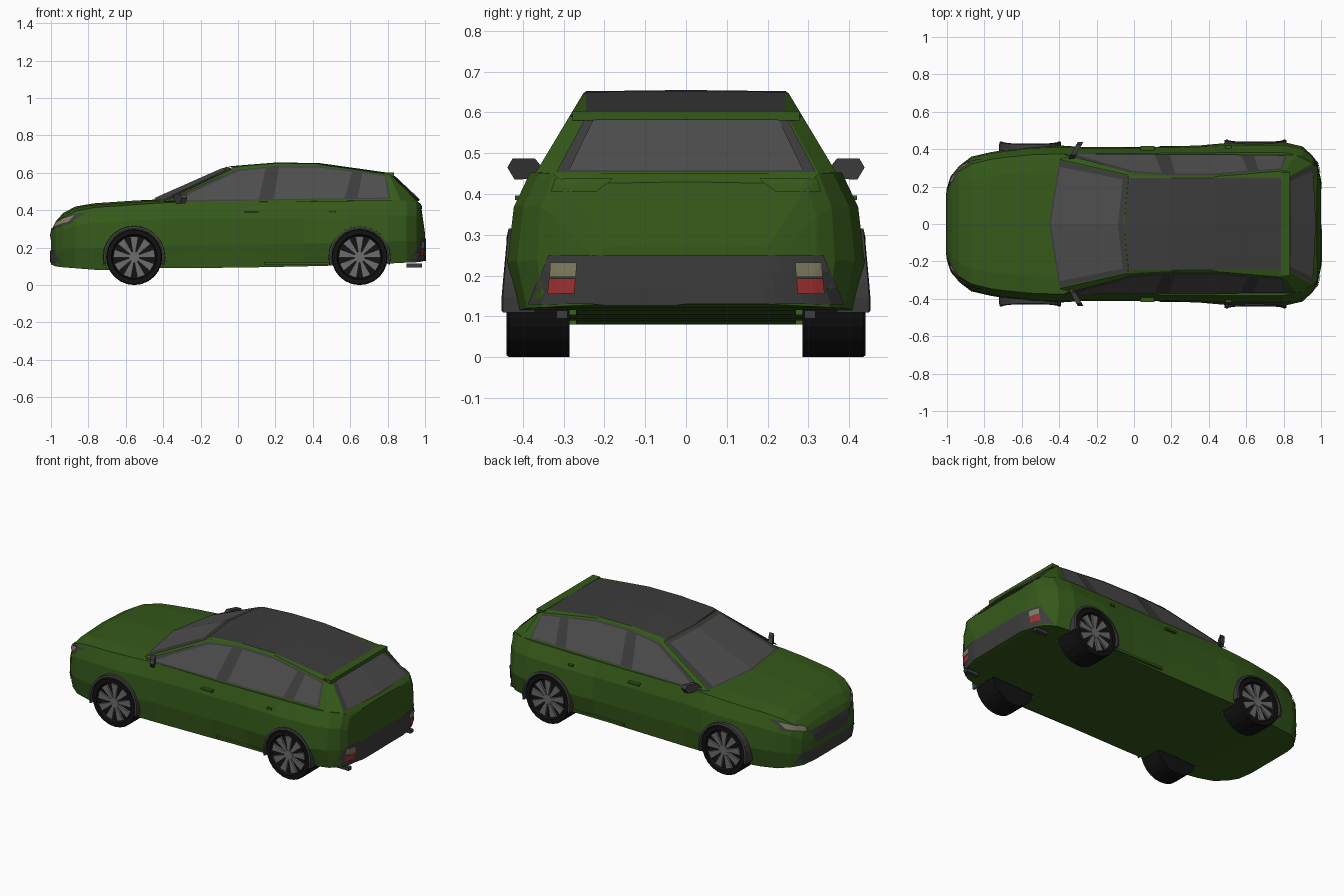
import bpy, bmesh
from math import sin, cos, pi, radians
from mathutils import Vector
from mathutils.bvhtree import BVHTree

if "Cube" in bpy.data.objects:
    bpy.data.objects.remove(bpy.data.objects["Cube"])


def material(name, *rgb):
    m = bpy.data.materials.new(name)
    m.diffuse_color = (*rgb, 1)
    m.use_nodes = True
    m.node_tree.nodes["Principled BSDF"].inputs["Base Color"].default_value = m.diffuse_color
    return m


GREEN = material("green_paint", .035, .1, .01)
GLASS = material("glass", .075, .075, .075)
TRIM = material("dark_trim", .045, .045, .045)
RUBBER = material("rubber", .006, .006, .006)
ALLOY = material("alloy", .15, .15, .15)
RED = material("red_lamp", .35, .03, .03)
CREAM = material("clear_lamp", .22, .21, .12)


def mesh(name, verts, faces, mat, mirror=False):
    verts, faces = [tuple(v) for v in verts], list(faces)
    if mirror:
        n = len(verts)
        verts += [(x, -y, z) for x, y, z in verts]
        faces += [[i + n for i in reversed(f)] for f in faces]
    me = bpy.data.meshes.new(name)
    me.from_pydata(verts, [], faces)
    bm = bmesh.new()
    bm.from_mesh(me)
    bmesh.ops.remove_doubles(bm, verts=bm.verts, dist=1e-5)
    bmesh.ops.recalc_face_normals(bm, faces=bm.faces)
    bm.to_mesh(me)
    bm.free()
    ob = bpy.data.objects.new(name, me)
    bpy.context.collection.objects.link(ob)
    me.materials.append(mat)
    return ob


def loft(rings, close=False, caps=False):
    n, faces = len(rings[0]), []
    for a in range(len(rings) - 1):
        for i in range(n if close else n - 1):
            j = (i + 1) % n
            faces.append([a * n + i, a * n + j, a * n + n + j, a * n + n + i])
    if caps:
        faces += [list(range(n))[::-1], [(len(rings) - 1) * n + i for i in range(n)]]
    return [p for r in rings for p in r], faces


def box(name, x, y, z, mat, mirror=True):
    rings = [[(a, y[0], z[0]), (a, y[1], z[0]), (a, y[1], z[1]), (a, y[0], z[1])] for a in x]
    return mesh(name, *loft(rings, True, True), mat, mirror)


# Lower body: x, bottom z, bottom y, widest y, shoulder y, shoulder z, centre top z
STATIONS = [
    (-1.0, .11, .16, .18, .16, .275, .29), (-.975, .10, .24, .26, .23, .32, .34),
    (-.935, .095, .29, .31, .28, .36, .385), (-.87, .09, .34, .36, .32, .395, .42),
    (-.77, .082, .36, .383, .345, .415, .437), (-.70, .08, .37, .395, .355, .42, .442),
    (-.55, .09, .39, .417, .37, .43, .452), (-.40, .09, .40, .42, .375, .44, .459),
    (-.28, .09, .40, .412, .375, .445, .455), (.1, .095, .40, .412, .378, .445, .455),
    (.35, .10, .40, .42, .38, .447, .455), (.55, .105, .41, .438, .382, .45, .455),
    (.8, .115, .41, .438, .382, .453, .455), (.90, .12, .39, .415, .36, .452, .455),
    (.955, .122, .35, .365, .325, .45, .452), (.978, .125, .30, .32, .295, .42, .43),
    (1.0, .13, .2, .21, .2, .27, .275)]


def section(x, zb, yb, ym, ys, zs, zt):
    h = zs - zb
    return [(x, 0, zb), (x, yb, zb), (x, ym, zb + .35 * h), (x, (ym + ys) / 2 + .012, zb + .75 * h),
            (x, ys, zs), (x, ys * .75, zs + .6 * (zt - zs)), (x, 0, zt)]


body = mesh("lower_body", *loft([section(*s) for s in STATIONS], False, True), GREEN, True)
bm = bmesh.new()
bm.from_mesh(body.data)
surface = BVHTree.FromBMesh(bm)
bm.free()

# Wheel wells cut out of the body
WHEELS = [(-.555, .43), (.65, .44)]
cutters = []
for wx, _ in WHEELS:
    for s in (-1, 1):
        bpy.ops.mesh.primitive_cylinder_add(vertices=32, radius=.158, depth=.3,
                                            location=(wx, s * .42, .15), rotation=(pi / 2, 0, 0))
        cut = bpy.context.object
        cut.name, cut.hide_render = "well_cutter", True
        cutters.append(cut)
        mod = body.modifiers.new("well", 'BOOLEAN')
        mod.object, mod.solver = cut, 'EXACT'
bpy.context.view_layer.objects.active = body
for mod in list(body.modifiers):
    bpy.ops.object.modifier_apply(modifier=mod.name)
for cut in cutters:
    bpy.data.objects.remove(cut)


# Cabin shell; its sides lie in one sloping plane
def side(x, z, off=0):
    return (x, .37 - .6 * (z - .45) + off, z)


base = [(-.455, 0, .455), (-.40, .345, .447), side(-.3, .445), side(.2, .445), side(.43, .445),
        side(.8, .45), side(.87, .45), (.955, .325, .45), (.972, 0, .45)]
top = [(-.055, 0, .632), (-.03, .262, .622), side(0, .63), side(.2, .646), side(.43, .644),
       side(.8, .592), side(.81, .59), (.82, .25, .588), (.825, 0, .588)]
mesh("cabin", *loft([base, top]), GREEN, True)
rim = [(x, .245, z + .006) for x, y, z in top[1:7]]
mesh("roof_rails", *loft([top[1:7], rim]), GREEN, True)
mid = [(-.055, 0, .634)] + [(x, 0, z + .009) for x, y, z in top[2:7]]
mesh("roof", *loft([rim, mid]), TRIM, True)
box("rear_spoiler", (.785, .835), (0, .278), (.58, .603), GREEN)


# Windscreen and rear window: insets of the cabin's end faces
def inset(name, c, u, v, off, mat):
    c = [Vector(p) for p in c]
    n = (c[1] - c[0]).cross(c[3] - c[0]).normalized()
    n = n if n.z > 0 else -n

    def at(a, b):
        return c[0].lerp(c[1], a).lerp(c[3].lerp(c[2], a), b) + n * off
    pts = [at(0, v[0]), at(u, v[0]), at(u, v[1]), at(0, v[1])]
    for p in (pts[0], pts[3]):
        p.y = 0
    mesh(name, pts, [[0, 1, 2, 3]], mat, True)


for name, c in (("windscreen", (base[0], base[1], top[1], top[0])),
                ("rear_window", (base[8], base[7], top[7], top[8]))):
    inset(name + "_frame", c, .98, (.01, .99), .003, TRIM)
    inset(name, c, .89, (.03, .93), .006, GLASS)


# Side windows
def pane(name, pts, off, mat):
    mesh(name, [side(x, z, off) for x, z in pts], [range(len(pts))], mat, True)


pane("side_window_band", [(-.375, .453), (-.02, .614), (.2, .638), (.43, .636), (.79, .588),
                          (.815, .462), (-.3, .446)], .004, TRIM)
pane("front_door_glass", [(-.32, .455), (-.2, .515), (0, .608), (.15, .625), (.11, .458)], .008, GLASS)
pane("rear_door_glass", [(.19, .46), (.22, .63), (.43, .628), (.61, .605), (.57, .463)], .008, GLASS)
pane("quarter_glass", [(.64, .465), (.665, .6), (.785, .582), (.803, .468)], .008, GLASS)


# Panels wrapped on to the nose and tail: (y, z) corners projected along x
def wrap(name, end, q, mat, mirror=False, n=8, m=3, off=.004):
    q = [Vector(p) for p in q]
    rings = []
    for j in range(m + 1):
        row = []
        for i in range(n + 1):
            p = q[0].lerp(q[1], i / n).lerp(q[3].lerp(q[2], i / n), j / m)
            hit, nor, _, _ = surface.ray_cast(Vector((end * 3, p.x, p.y)), Vector((-end, 0, 0)))
            if hit is None:
                hit, nor, _, _ = surface.find_nearest(Vector((end * .9, p.x, p.y)))
            row.append(hit + nor * off)
        rings.append(row)
    mesh(name, *loft(rings), mat, mirror)


wrap("upper_grille", -1, [(-.14, .215), (.14, .215), (.2, .3), (-.2, .3)], TRIM, n=16)
wrap("lower_grille", -1, [(-.29, .12), (.29, .12), (.25, .185), (-.25, .185)], TRIM, n=16)
wrap("headlight_surround", -1, [(.2, .295), (.33, .325), (.345, .385), (.215, .335)], TRIM, True)
wrap("headlight", -1, [(.22, .307), (.315, .335), (.33, .372), (.225, .328)], CREAM, True, off=.008)
wrap("rear_bumper", 1, [(-.385, .13), (.385, .13), (.335, .25), (-.335, .25)], TRIM, n=24)
wrap("reverse_lamp", 1, [(.268, .197), (.331, .197), (.329, .232), (.266, .232)], CREAM, True, off=.009)
wrap("tail_lamp", 1, [(.272, .157), (.336, .155), (.332, .193), (.269, .193)], RED, True, off=.009)
wrap("tailgate_panel", 1, [(.22, .405), (.33, .405), (.32, .435), (.18, .435)], GREEN, True)
box("exhaust", (.9, .985), (.29, .318), (.095, .115), TRIM)

# Door mirrors, handles and sills
outline = [(.345, .455), (.37, .447), (.385, .437), (.42, .435), (.438, .465), (.425, .487), (.37, .487)]
mesh("door_mirror", *loft([[(-.355 + (y - .34) * .55 + d, y, z) for y, z in outline] for d in (0, .03)],
                          True, True), TRIM, True)
box("front_door_handle", (.035, .11), (.39, .417), (.385, .396), GREEN)
box("rear_door_handle", (.49, .52), (.39, .419), (.385, .396), GREEN)
box("sill", (.14, .49), (.37, .418), (.108, .122), GREEN)

# Wheels and arch lips
for (wx, wy), end in zip(WHEELS, ("front", "rear")):
    def polar(r, a, y):
        return (wx + r * cos(a), y, .15 + r * sin(a))
    prof = [(.001, .285), (.15, .285), (.15, wy - .006), (.145, wy), (.122, wy), (.115, wy - .018), (.001, wy - .018)]
    rings = [[polar(r, 2 * pi * k / 24, y) for k in range(24)] for r, y in prof]
    mesh(end + "_wheel", *loft(rings, True, True), RUBBER, True)
    for k in range(9):
        a = pi / 2 + 2 * pi * k / 9
        rim_pts = [[polar(.025, a - .3, y), polar(.113, a - .2, y), polar(.113, a + .2, y),
                    polar(.025, a + .3, y)] for y in (wy - .02, wy - .006)]
        mesh(end + "_spoke", *loft(rim_pts, True, True), ALLOY, True)
    hub = [[polar(.03, 2 * pi * k / 9, y) for k in range(9)] for y in (wy - .02, wy - .004)]
    mesh(end + "_hub", *loft(hub, True, True), ALLOY, True)
    lip = []
    for k in range(17):
        a = radians(-14 + 208 * k / 16)
        y = wy + .012 - .014 * max(0, sin(a))
        lip.append([polar(.153, a, .37), polar(.153, a, y), polar(.165, a, y - .003), polar(.168, a, .37)])
    mesh(end + "_arch_lip", *loft(lip, True, True), TRIM, True)
